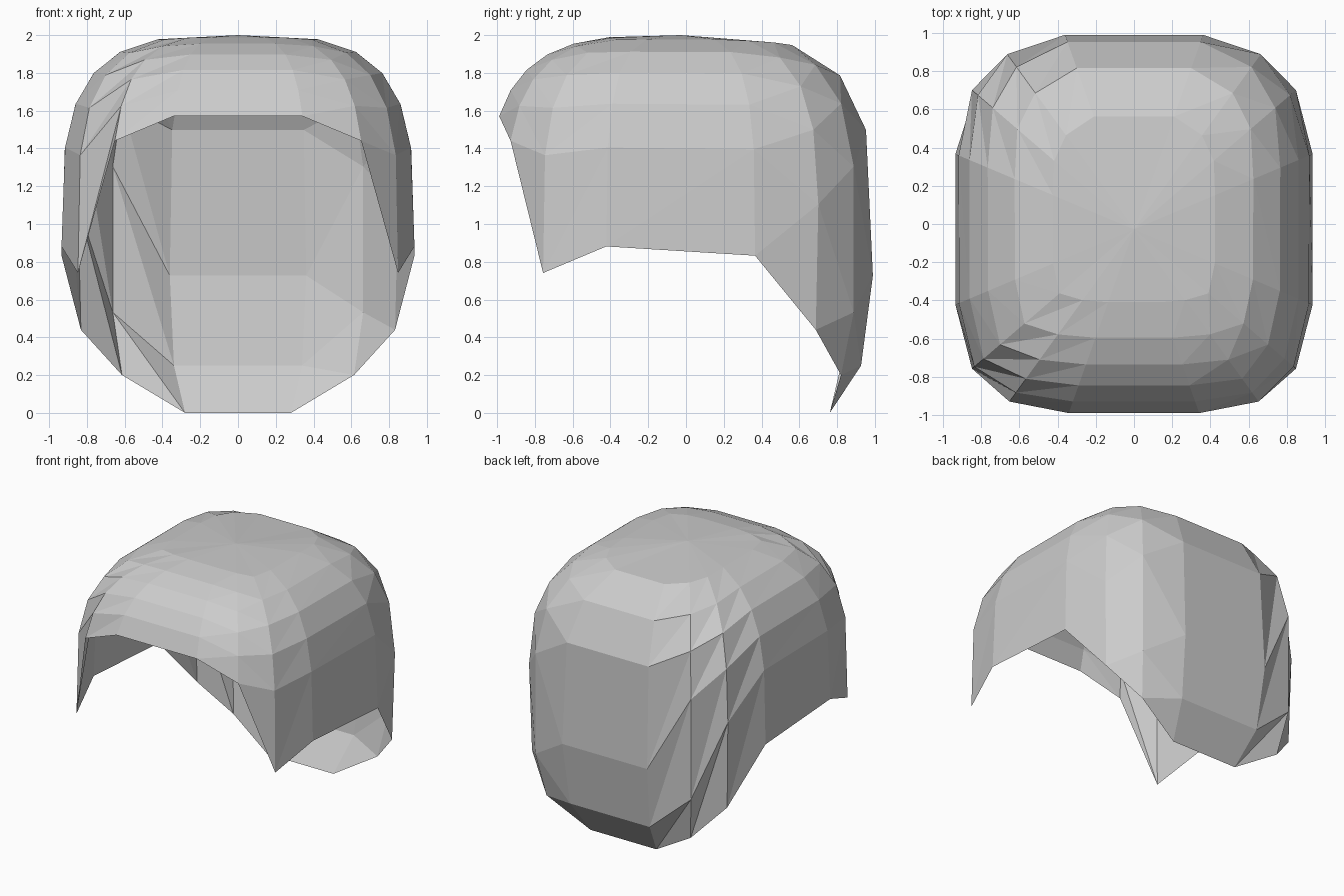
import bpy, bmesh
from math import sin, cos, radians, copysign

if "Cube" in bpy.data.objects:
    bpy.data.objects.remove(bpy.data.objects["Cube"])

# Rounded-box shell: a sphere swept in columns, squared off by a power curve
POWER = 0.588
HALF_X, HALF_Y, HALF_Z = 0.945, 1.03, 1.08
CENTRE_Y, CENTRE_Z = -0.028, 0.92
RINGS = 6

# How far each column hangs down from the crown (degrees), front to back on one side
hang = [65.0, 73.2, 92.7, 90.2, 90.8, 104.6, 120.1, 139.6]
hang += hang[::-1]
COLS = len(hang)


def squared(v):
    return copysign(abs(v) ** POWER, v)


def shell_point(azimuth, polar):
    a, p = radians(azimuth), radians(polar)
    r = squared(sin(p))
    return (HALF_X * r * squared(sin(a)),
            CENTRE_Y - HALF_Y * r * squared(cos(a)),
            CENTRE_Z + HALF_Z * squared(cos(p)))


bm = bmesh.new()
crown = bm.verts.new((0, CENTRE_Y, CENTRE_Z + HALF_Z))
columns = []
for j, end in enumerate(hang):
    azimuth = (j + 0.5) * 360 / COLS
    columns.append([bm.verts.new(shell_point(azimuth, end * k / RINGS))
                    for k in range(1, RINGS + 1)])

# Crown fan, then strips whose diagonals all lean the same way round
for j in range(COLS):
    a, b = columns[j], columns[(j + 1) % COLS]
    bm.faces.new((crown, a[0], b[0]))
    for k in range(RINGS - 1):
        bm.faces.new((a[k], a[k + 1], b[k]))
        bm.faces.new((b[k], a[k + 1], b[k + 1]))

mesh = bpy.data.meshes.new("hair_cap")
bm.to_mesh(mesh)
bm.free()
hair = bpy.data.objects.new("hair_cap", mesh)
bpy.context.collection.objects.link(hair)
